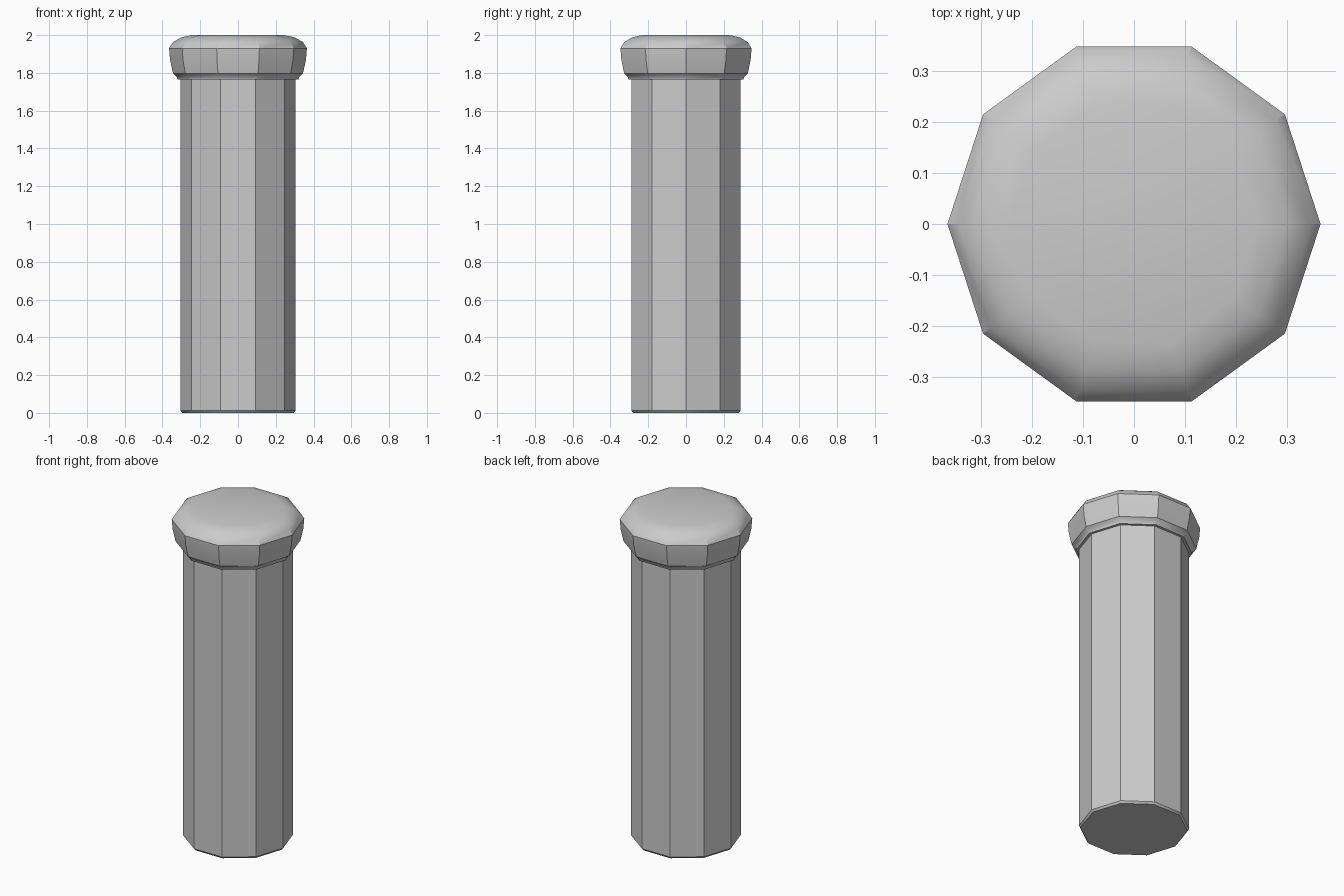
import bpy, bmesh
from math import cos, sin, pi, radians

if "Cube" in bpy.data.objects:
    bpy.data.objects.remove(bpy.data.objects["Cube"])

SIDES = 10

def lathe(name, profile):
    """Closed ten-sided solid from (radius, z) rings, bottom to top."""
    bm = bmesh.new()
    rings = [[bm.verts.new((r * cos(2 * pi * i / SIDES), r * sin(2 * pi * i / SIDES), z))
              for i in range(SIDES)] for r, z in profile]
    for a, b in zip(rings, rings[1:]):
        for i in range(SIDES):
            j = (i + 1) % SIDES
            bm.faces.new((a[i], a[j], b[j], b[i]))
    bm.faces.new(rings[0][::-1])
    bm.faces.new(rings[-1])
    mesh = bpy.data.meshes.new(name)
    bm.to_mesh(mesh)
    bm.free()
    ob = bpy.data.objects.new(name, mesh)
    bpy.context.collection.objects.link(ob)
    bpy.ops.object.select_all(action='DESELECT')
    ob.select_set(True)
    bpy.context.view_layer.objects.active = ob
    bpy.ops.object.shade_smooth_by_angle(angle=radians(30))
    return ob

# Post: shaft with bevelled foot, small collar, flared head and domed cap
lathe("post", [
    (0.295, 0.0), (0.304, 0.012), (0.304, 1.765),
    (0.32, 1.765), (0.325, 1.78), (0.344, 1.797),
    (0.36, 1.87), (0.365, 1.93),
    (0.344, 1.963), (0.30, 1.988), (0.245, 2.0),
])
